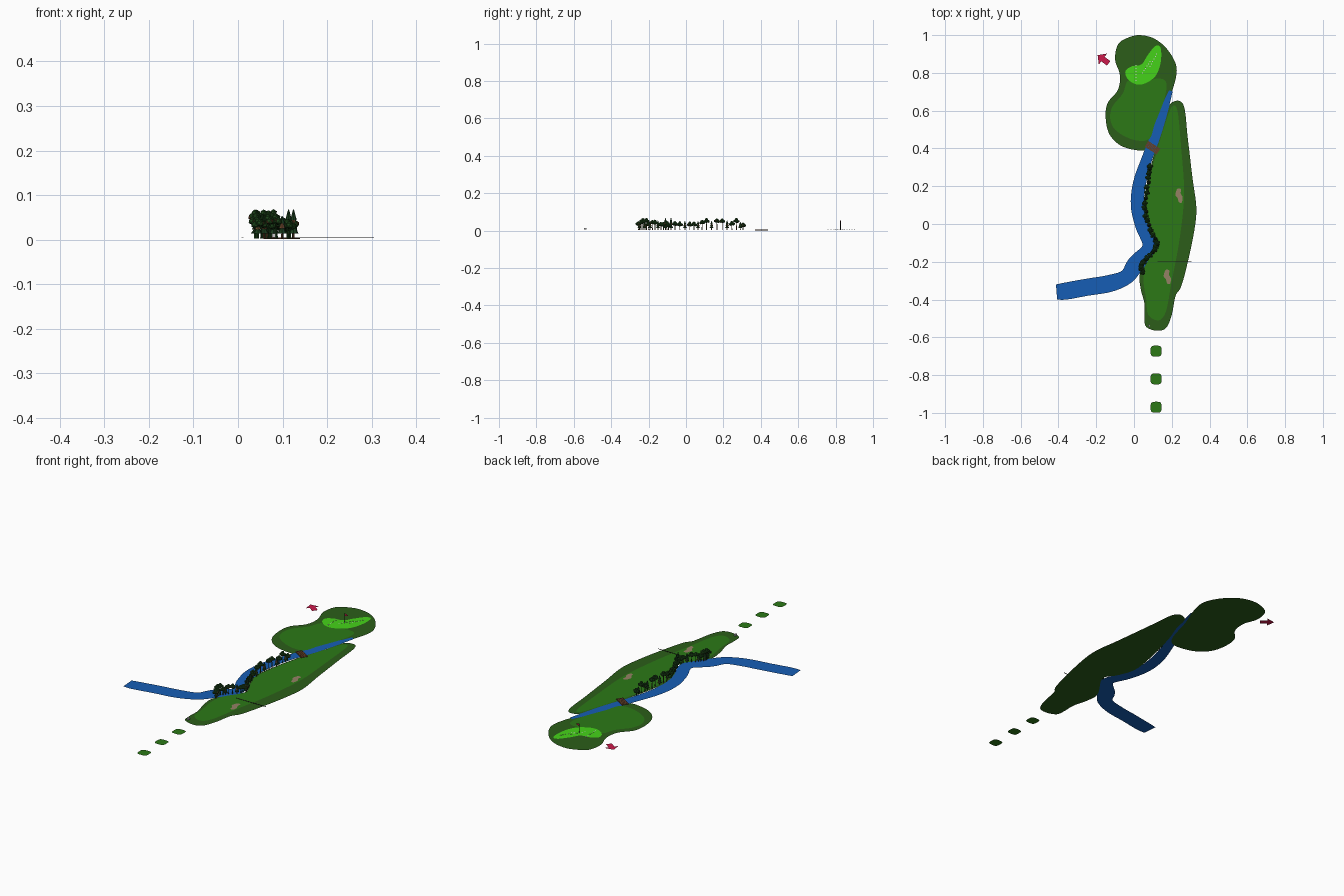
import bpy, bmesh, math, random
from mathutils import Vector, Matrix

if "Cube" in bpy.data.objects:
    bpy.data.objects.remove(bpy.data.objects["Cube"])

random.seed(4)


def material(name, r, g, b):
    m = bpy.data.materials.new(name)
    m.diffuse_color = (r, g, b, 1)
    m.use_nodes = True
    m.node_tree.nodes["Principled BSDF"].inputs["Base Color"].default_value = m.diffuse_color
    return m


ROUGH = material("rough_green", 0.025, 0.11, 0.01)
FAIR = material("fairway_green", 0.025, 0.19, 0.008)
GREEN = material("putting_green", 0.06, 0.65, 0.01)
WATER = material("water_blue", 0.008, 0.11, 0.46)
SAND = material("sand", 0.30, 0.22, 0.13)
WOOD = material("wood", 0.13, 0.05, 0.02)
LEAF = material("leaf", 0.012, 0.06, 0.01)
PINE = material("pine", 0.01, 0.045, 0.012)
RED = material("red", 0.6, 0.01, 0.07)
WHITE = material("white", 0.85, 0.85, 0.85)
BLACK = material("black", 0.01, 0.01, 0.01)


def finish(bm, name, mats):
    me = bpy.data.meshes.new(name)
    bm.to_mesh(me)
    bm.free()
    for m in mats:
        me.materials.append(m)
    ob = bpy.data.objects.new(name, me)
    bpy.context.collection.objects.link(ob)
    return ob


def catmull(pts, closed=True, steps=5):
    """Smooth a coarse outline or path."""
    n, out = len(pts), []
    get = (lambda i: Vector(pts[i % n])) if closed else (lambda i: Vector(pts[min(max(i, 0), n - 1)]))
    for i in range(n if closed else n - 1):
        a, b, c, d = get(i - 1), get(i), get(i + 1), get(i + 2)
        for k in range(steps):
            t = k / steps
            out.append(0.5 * (2 * b + (c - a) * t + (2 * a - 5 * b + 4 * c - d) * t * t
                              + (3 * b - a - 3 * c + d) * t ** 3))
    if not closed:
        out.append(get(n - 1))
    return out


def patch(name, pts, z, mat, smooth=True):
    """Flat upward-facing sheet from an outline."""
    pts = catmull(pts) if smooth else [Vector(p) for p in pts]
    bm = bmesh.new()
    f = bm.faces.new([bm.verts.new((p.x, p.y, z)) for p in pts])
    f.normal_update()
    if f.normal.z < 0:
        f.normal_flip()
    bmesh.ops.triangulate(bm, faces=[f])
    return finish(bm, name, [mat])


def box(name, loc, size, mat, angle=0):
    bm = bmesh.new()
    bmesh.ops.create_cube(bm, size=1, matrix=Matrix.Translation(loc) @ Matrix.Rotation(angle, 4, 'Z')
                          @ Matrix.Diagonal((*size, 1)))
    return finish(bm, name, [mat])


# Rough areas
patch("lower_rough", [(.19, .635), (.26, .635), (.285, .45), (.31, .24), (.33, .09), (.32, -.03),
                      (.285, -.2), (.25, -.33), (.22, -.38), (.2, -.48), (.17, -.55), (.12, -.565),
                      (.065, -.545), (.055, -.5), (.055, -.42), (.035, -.34), (.035, -.25), (.12, -.11),
                      (.08, -.03), (.05, .07), (.07, .22), (.12, .42), (.16, .53)], 0, ROUGH)
patch("upper_rough", [(.03, 1), (.11, .98), (.18, .92), (.225, .83), (.21, .73), (.16, .6), (.12, .46),
                      (.08, .4), (.02, .39), (-.07, .415), (-.13, .475), (-.15, .56), (-.14, .64),
                      (-.085, .71), (-.075, .79), (-.1, .87), (-.085, .95), (-.035, .985)], 0, ROUGH)

# Lighter mown fairways
patch("lower_fairway", [(.2, .62), (.23, .6), (.25, .4), (.265, .2), (.26, .07), (.235, -.12), (.2, -.3),
                        (.17, -.46), (.13, -.51), (.075, -.48), (.065, -.4), (.05, -.3), (.06, -.22),
                        (.125, -.11), (.09, -.02), (.062, .07), (.08, .22), (.125, .4), (.165, .53)],
      .0015, FAIR)
patch("upper_fairway", [(-.03, .76), (-.06, .69), (-.115, .62), (-.125, .55), (-.09, .49), (0, .445),
                        (.08, .45), (.11, .53), (.16, .66), (.17, .75), (.12, .77), (.04, .745)],
      .0015, FAIR)
patch("putting_green", [(.11, .94), (.14, .935), (.142, .86), (.115, .785), (.06, .745), (.01, .74),
                        (-.035, .77), (-.045, .81), (-.01, .835), (.04, .845), (.07, .89)], .003, GREEN)

# River swept along its centre line with varying width
mid = catmull([(-.41, -.36, .04), (-.36, -.355, .045), (-.25, -.335, .045), (-.13, -.315, .045),
               (-.04, -.28, .04), (.01, -.21, .045), (.08, -.12, .035), (.04, -.01, .033),
               (.018, .1, .035), (.03, .22, .034), (.07, .35, .028), (.115, .47, .026),
               (.155, .59, .022), (.195, .705, .01)], closed=False)
left, right = [], []
for i, p in enumerate(mid):
    d = (mid[min(i + 1, len(mid) - 1)] - mid[max(i - 1, 0)]).to_2d().normalized()
    n = Vector((-d.y, d.x)) * p.z
    left.append(p.to_2d() + n)
    right.append(p.to_2d() - n)
bm = bmesh.new()
L = [bm.verts.new((p.x, p.y, .001)) for p in left]
R = [bm.verts.new((p.x, p.y, .001)) for p in right]
for i in range(len(L) - 1):
    bm.faces.new((L[i], R[i], R[i + 1], L[i + 1]))
finish(bm, "river", [WATER])

# Bunkers
blob = [(-.008, .036), (.012, .034), (.01, .012), (.02, -.008), (.016, -.036), (0, -.034), (-.006, -.012),
        (-.018, .004)]
for i, (x, y) in enumerate([(.237, .15), (.175, -.28)]):
    patch(f"bunker_{i}", [(x + a, y + b) for a, b in blob], .003, SAND)

# Three tee pads (rounded squares)
for i, y in enumerate([-.97, -.82, -.673]):
    pad = []
    for k in range(24):
        c, s = math.cos(k * math.tau / 24), math.sin(k * math.tau / 24)
        r = .029 / (c ** 4 + s ** 4) ** .25
        pad.append((.117 + r * c, y + r * s))
    patch(f"tee_pad_{i}", pad, 0, FAIR, smooth=False)

# Foot bridge: planks and two edge beams
ang = math.atan2(-.045, .07)
ax, ay = Vector((math.cos(ang), math.sin(ang), 0)), Vector((-math.sin(ang), math.cos(ang), 0))
centre = Vector((.098, .404, .004))
for i in range(9):
    box(f"bridge_plank_{i}", centre + ax * (i - 4) * .0085, (.0075, .036, .002), WOOD, ang)
for s in (-1, 1):
    box("bridge_beam", centre + ay * s * .015 - Vector((0, 0, .0015)), (.076, .003, .002), WOOD, ang)

# Direction arrow, flat on the ground
arrow = [(.037, 0), (.002, .036), (.002, .015), (-.036, .015), (-.036, -.015), (.002, -.015), (.002, -.036)]
a = math.radians(143)
patch("direction_arrow", [(-.163 + x * math.cos(a) - y * math.sin(a), .872 + x * math.sin(a) + y * math.cos(a))
                          for x, y in arrow], .007, RED, smooth=False)

# Flag on the green
bm = bmesh.new()
bmesh.ops.create_cone(bm, cap_ends=True, segments=8, radius1=.0015, radius2=.0015, depth=.052,
                      matrix=Matrix.Translation((.062, .826, .029)))
finish(bm, "flag_pole", [BLACK])
bm = bmesh.new()
bm.faces.new([bm.verts.new(v) for v in [(.062, .826, .055), (.062, .826, .04), (.085, .822, .0475)]])
finish(bm, "flag_cloth", [RED])

# Dotted slope marks on the green
for x0, x1, y0, y1 in [(.01, .01, .76, .84), (.085, .12, .835, .9), (.045, .085, .8, .86)]:
    for k in range(6):
        t = k / 5
        box("slope_dot", (x0 + (x1 - x0) * t, y0 + (y1 - y0) * t, .0045), (.005, .005, .001), WHITE)

# Distance line and small start marker
box("distance_line", (.215, -.197, .004), (.18, .004, .001), BLACK)
box("start_marker", (.08, -.538, .009), (.008, .014, .009), WHITE)


# Trees: tapered trunk with clustered round crown or stacked cones
def tree(i, x, y, h):
    bm = bmesh.new()

    def cone(r1, r2, z0, z1, seg):
        bmesh.ops.create_cone(bm, cap_ends=True, segments=seg, radius1=r1, radius2=r2, depth=z1 - z0,
                              matrix=Matrix.Translation((x, y, (z0 + z1) / 2)))
    broad = i % 3 != 1
    cone(.0025, .0015, .003, h * .7, 6)
    trunk = len(bm.faces)
    if broad:
        for k in range(5):
            t = k * math.tau / 4 + i
            r = .0085 if k < 4 else 0
            z = h - (.017 if k < 4 else .009) + random.uniform(-.003, .001)
            bmesh.ops.create_icosphere(bm, subdivisions=1, radius=1, matrix=Matrix.Translation(
                (x + r * math.cos(t), y + r * math.sin(t), z)) @ Matrix.Diagonal((.009, .009, .0085, 1)))
    else:
        for k in range(3):
            z = .014 + (h - .014) * k * .28
            cone(.011 - .002 * k, .001, z, z + (h - .014) * .44, 8)
    bm.faces.ensure_lookup_table()
    for f in bm.faces[trunk:]:
        f.material_index = 1
    finish(bm, f"tree_{i}", [WOOD, LEAF if broad else PINE])


row = catmull([(.086, .305), (.075, .22), (.058, .11), (.07, .02), (.11, -.08), (.118, -.12), (.07, -.18),
               (.04, -.22), (.042, -.255)], closed=False, steps=4)
for i, p in enumerate(row):
    tree(i, p.x + random.uniform(-.004, .004), p.y, random.choice([.045, .05, .053, .06, .068]))
